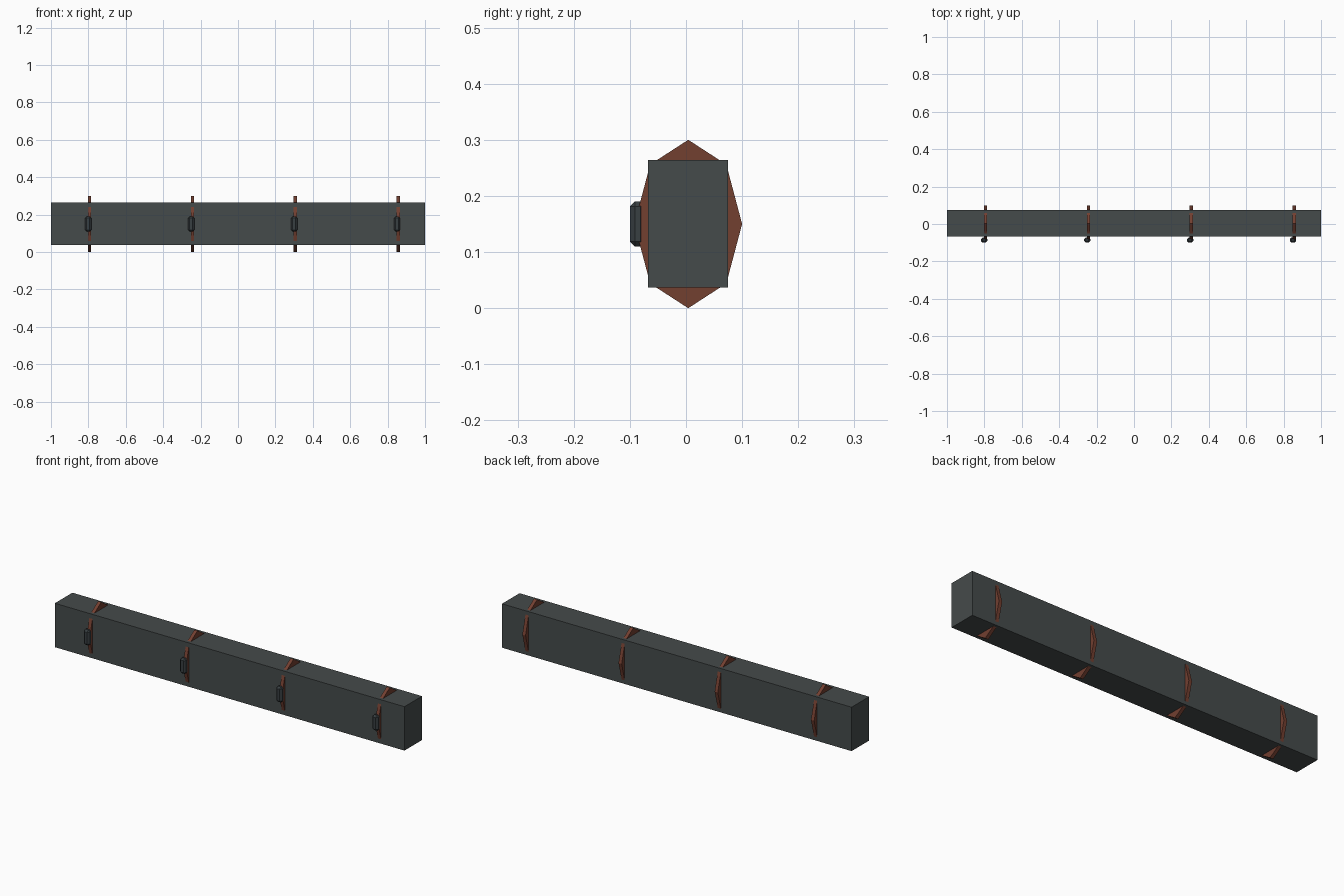
import bpy
from math import pi

if "Cube" in bpy.data.objects:
    bpy.data.objects.remove(bpy.data.objects["Cube"])


def material(name, color):
    m = bpy.data.materials.new(name)
    m.diffuse_color = (*color, 1)
    m.use_nodes = True
    m.node_tree.nodes["Principled BSDF"].inputs["Base Color"].default_value = m.diffuse_color
    return m


dark = material("dark_metal", (0.06, 0.07, 0.07))
brown = material("brown_leather", (0.17, 0.05, 0.03))
buckle_mat = material("buckle_metal", (0.04, 0.05, 0.055))


def box(name, x, y, z, mat, bevel=0):
    """Box from (min, max) ranges, optionally chamfered."""
    bpy.ops.mesh.primitive_cube_add(size=1, location=[(r[0] + r[1]) / 2 for r in (x, y, z)])
    o = bpy.context.object
    o.name = name
    o.scale = [r[1] - r[0] for r in (x, y, z)]
    bpy.ops.object.transform_apply(location=False, rotation=False, scale=True)
    o.data.materials.append(mat)
    if bevel:
        b = o.modifiers.new("chamfer", 'BEVEL')
        b.width = bevel
        b.segments = 1
    return o


# Long rectangular beam
box("beam", (-1, 1), (-0.068, 0.075), (0.037, 0.264), dark)

for i, x in enumerate((-0.794, -0.243, 0.307, 0.857)):
    # Eight-sided strap wrapped around the beam
    bpy.ops.mesh.primitive_cylinder_add(vertices=8, radius=1, depth=0.018,
                                        location=(x, 0.004, 0.15), rotation=(0, pi / 2, 0))
    strap = bpy.context.object
    strap.name = f"strap_{i + 1}"
    strap.scale = (0.15, 0.096, 1)
    bpy.ops.object.transform_apply(location=False, rotation=True, scale=True)
    strap.data.materials.append(brown)

    # Chamfered buckle on the front of the strap
    box(f"buckle_{i + 1}", (x - 0.024, x + 0.01), (-0.1, -0.072), (0.11, 0.19), buckle_mat, 0.009)
